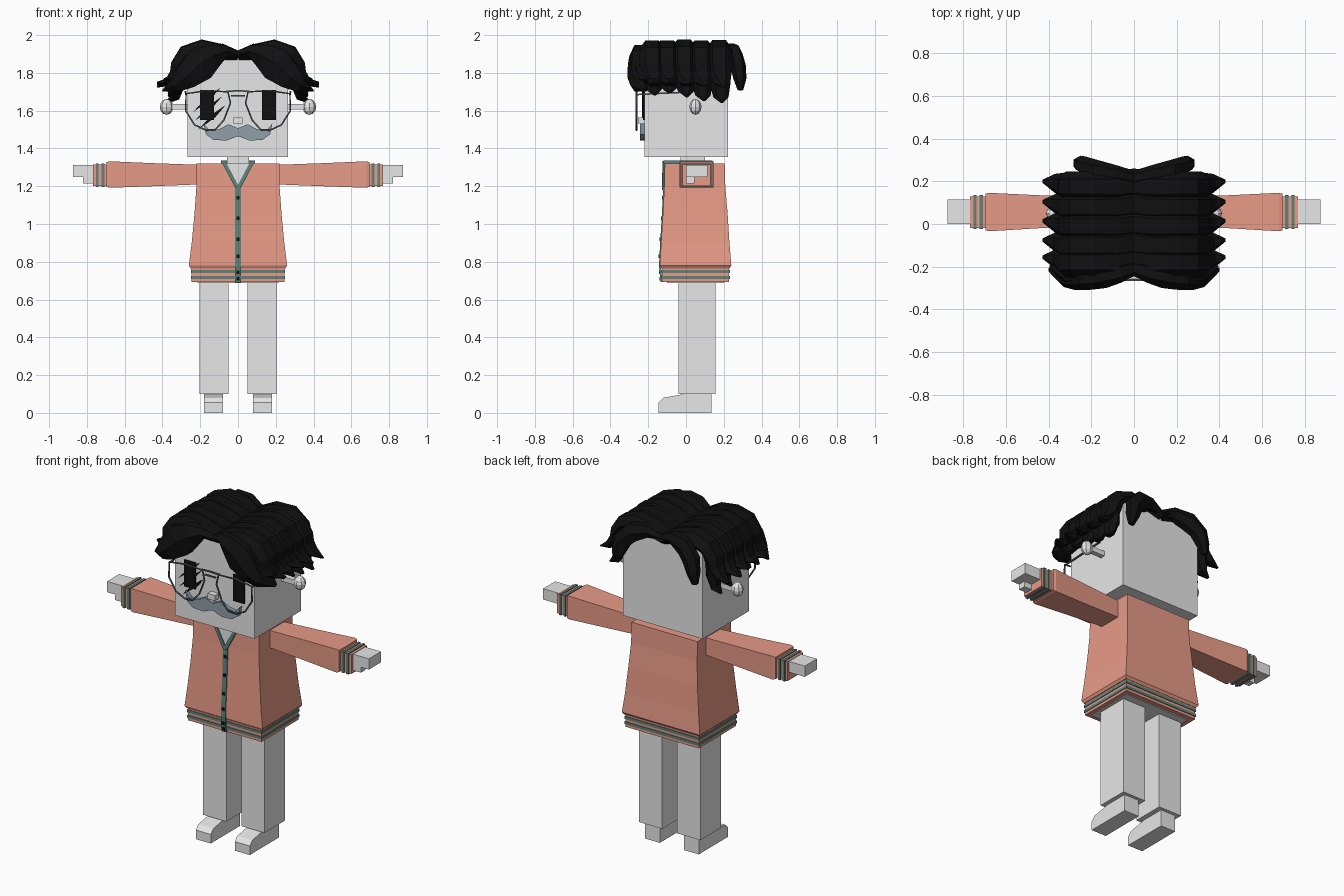
import bpy, bmesh, math, random
from mathutils import Vector

if "Cube" in bpy.data.objects:
    bpy.data.objects.remove(bpy.data.objects["Cube"])
random.seed(4)


def material(name, *rgb):
    m = bpy.data.materials.new(name)
    m.use_nodes = True
    m.diffuse_color = (*rgb, 1)
    m.node_tree.nodes["Principled BSDF"].inputs["Base Color"].default_value = (*rgb, 1)
    return m


SKIN = material("pale grey", .8, .8, .8)
CORAL = material("coral knit", .86, .35, .26)
TEAL = material("teal trim", .11, .23, .2)
BLACK = material("black", .005, .005, .005)
SLATE = material("slate moustache", .28, .35, .4)
METAL = material("dark metal", .1, .11, .12)


def finish(name, bm, mat, mirror=False):
    bmesh.ops.recalc_face_normals(bm, faces=bm.faces)
    mesh = bpy.data.meshes.new(name)
    bm.to_mesh(mesh)
    bm.free()
    mesh.materials.append(mat)
    ob = bpy.data.objects.new(name, mesh)
    bpy.context.collection.objects.link(ob)
    if mirror:
        ob.modifiers.new("Mirror", 'MIRROR')
    return ob


def loft(name, rings, mat, mirror=False):
    """Skin a series of equal rings of points and cap both ends."""
    bm = bmesh.new()
    loops = [[bm.verts.new(p) for p in ring] for ring in rings]
    n = len(loops[0])
    for a, b in zip(loops, loops[1:]):
        for i in range(n):
            j = (i + 1) % n
            bm.faces.new((a[i], a[j], b[j], b[i]))
    bm.faces.new(loops[0])
    bm.faces.new(loops[-1])
    return finish(name, bm, mat, mirror)


def rect_z(x0, x1, y0, y1, z):
    return [(x0, y0, z), (x1, y0, z), (x1, y1, z), (x0, y1, z)]


def rect_x(x, y0, y1, z0, z1):
    return [(x, y0, z0), (x, y1, z0), (x, y1, z1), (x, y0, z1)]


def box(name, x0, x1, y0, y1, z0, z1, mat, mirror=False):
    return loft(name, [rect_z(x0, x1, y0, y1, z) for z in (z0, z1)], mat, mirror)


def plate(name, outline, y0, y1, mat, mirror=False):
    """Extrude an (x, z) outline between two depths."""
    return loft(name, [[(x, y, z) for x, z in outline] for y in (y0, y1)], mat, mirror)


def bar(name, p, q, width, depth, mat, mirror=False):
    """Square bar between two points."""
    p, q = Vector(p), Vector(q)
    d = (q - p).normalized()
    u = d.cross(Vector((0, 1, 0)) if abs(d.y) < .8 else Vector((0, 0, 1))).normalized()
    v = d.cross(u)
    ring = [u * a * width + v * b * depth for a, b in ((-1, -1), (1, -1), (1, 1), (-1, 1))]
    return loft(name, [[c + o for o in ring] for c in (p, q)], mat, mirror)


def lock(name, path):
    """Hair lock: stations of x, y, z, half width along y, half thickness."""
    rings = []
    for i, (x, y, z, hy, hn) in enumerate(path):
        a, b = path[max(i - 1, 0)], path[min(i + 1, len(path) - 1)]
        t = Vector((b[0] - a[0], 0, b[2] - a[2])).normalized()
        normal = Vector((-t.z, 0, t.x))
        ring = []
        for k in range(6):
            w = math.tau * k / 6
            ring.append(Vector((x, y + hy * math.cos(w), z)) + normal * hn * math.sin(w))
        rings.append(ring)
    return loft(name, rings, BLACK, True)


# Legs and feet
box("legs", .05, .205, -.04, .155, .1, .7, SKIN, True)
foot = [(.135, 0), (.135, .1), (-.01, .1), (-.12, .08), (-.145, .055), (-.145, 0)]
loft("feet", [[(x, y, z) for y, z in foot] for x in (.08, .18)], SKIN, True)
box("hips", -.215, .215, -.1, .2, .687, .72, SKIN)

# Jacket body with ribbed hem
loft("jacket_body", [rect_z(-w, w, y0, y1, z) for w, y0, y1, z in (
    (.25, -.13, .23, .765), (.26, -.138, .24, .78), (.245, -.132, .23, .9),
    (.23, -.122, .22, 1.06), (.22, -.115, .208, 1.2), (.22, -.112, .205, 1.32))], CORAL)
for i in range(5):
    z = .692 + i * .016
    grow = .004 if i % 2 else 0
    box("hem_stripe", -.245 - grow, .245 + grow, -.126 - grow, .228 + grow,
        z, z + .016, TEAL if i % 2 else CORAL)

# Sleeves, ribbed cuffs and hands
loft("sleeves", [rect_x(.2, -.01, .125, 1.21, 1.313), rect_x(.45, -.02, .135, 1.2, 1.322),
                 rect_x(.68, -.034, .146, 1.192, 1.332), rect_x(.695, -.03, .142, 1.197, 1.328)],
     CORAL, True)
for i in range(5):
    x = .693 + i * .015
    grow = .005 if i % 2 else 0
    loft("cuff_stripe", [rect_x(u, -.018 - grow, .13 + grow, 1.2 - grow, 1.316 + grow)
                         for u in (x, x + .015)], TEAL if i % 2 else CORAL, True)
box("hands", .76, .873, 0, .115, 1.248, 1.313, SKIN, True)
box("thumbs", .76, .82, 0, .045, 1.215, 1.25, SKIN, True)

# Neckline, collar, placket and buttons
plate("open_neck", [(-.075, 1.322), (.075, 1.322), (0, 1.19)], -.12, -.112, SKIN)
box("neck", -.057, .057, -.03, .1, 1.3, 1.36, SKIN)
bar("collar_front", (0, -.121, 1.185), (.075, -.117, 1.328), .01, .007, TEAL, True)
bar("collar_side", (.078, -.12, 1.327), (.078, .135, 1.327), .012, .01, TEAL, True)
bar("collar_back", (0, .13, 1.327), (.085, .13, 1.327), .01, .01, TEAL, True)
placket = [(-.116, 1.2), (-.122, 1.06), (-.132, .9), (-.138, .78), (-.13, .692)]
for (y0, z0), (y1, z1) in zip(placket, placket[1:]):
    bar("placket", (0, y0, z0), (0, y1, z1), .015, .005, TEAL)
for y, z in ((-.121, 1.14), (-.126, 1.03), (-.133, .92), (-.139, .83), (-.138, .745), (-.135, .71)):
    box("button", -.009, .009, y - .006, y, z - .009, z + .009, BLACK)

# Head and ears
box("head", -.267, .265, -.22, .222, 1.355, 1.895, SKIN)
box("ear_posts", .26, .36, .035, .065, 1.605, 1.635, SKIN, True)
bm = bmesh.new()
bmesh.ops.create_uvsphere(bm, u_segments=8, v_segments=6, radius=1)
for v in bm.verts:
    v.co = (.378 + v.co.x * .036, .05 + v.co.y * .032, 1.62 + v.co.z * .042)
finish("ear_knobs", bm, SKIN, True)

# Face
box("eyes", .127, .2, -.228, -.22, 1.55, 1.71, BLACK, True)
for dx, dz in ((0, 0), (-.01, .045), (.02, -.045)):
    plate("eye_scratch", [(-.23 + dx, 1.545 + dz), (-.15 + dx, 1.63 + dz),
                          (-.085 + dx, 1.675 + dz), (-.14 + dx, 1.61 + dz)], -.232, -.226, BLACK)
box("nose", -.025, .025, -.255, -.22, 1.532, 1.565, SKIN)
plate("moustache", [(0, 1.507), (.05, 1.528), (.1, 1.502), (.15, 1.495), (.182, 1.532),
                    (.17, 1.475), (.13, 1.445), (.06, 1.442), (0, 1.465)],
      -.243, -.218, SLATE, True)

# Wire glasses
rim = [(.053, 1.7), (.17, 1.705), (.275, 1.69), (.277, 1.6), (.23, 1.525), (.17, 1.497),
       (.12, 1.5), (.075, 1.55), (.04, 1.64)]
curve = bpy.data.curves.new("glasses_rim", 'CURVE')
curve.dimensions = '3D'
curve.bevel_depth = .005
curve.bevel_resolution = 1
for s in (-1, 1):
    spline = curve.splines.new('POLY')
    spline.points.add(len(rim) - 1)
    spline.use_cyclic_u = True
    for pt, (x, z) in zip(spline.points, rim):
        pt.co = (s * x, -.262, z, 1)
curve.materials.append(METAL)
bpy.context.collection.objects.link(bpy.data.objects.new("glasses_rims", curve))
bar("glasses_top_bar", (0, -.262, 1.705), (.06, -.262, 1.703), .004, .004, METAL, True)
bar("glasses_bridge", (0, -.262, 1.678), (.036, -.262, 1.678), .004, .004, METAL, True)
bar("glasses_temples", (.275, -.262, 1.685), (.278, .04, 1.7), .004, .004, METAL, True)

# Hair: rows swept from the parting out over each side
for row, y in enumerate((.175, .08, -.01, -.1, -.18)):
    h = random.uniform(-.012, .006)
    drop = (-.02, -.01, .01, .03, .02)[row]
    lock("hair_row", [
        (0, y + .01, 1.885, .075, .03), (.08, y, 1.917 + h, .075, .045),
        (.19, y, 1.937 + h, .07, .052), (.275, y, 1.905 + h, .07, .055),
        (.318, y, 1.84, .07, .045), (.33, y + .005, 1.79, .06, .04),
        (.37, y + .015, 1.75, .045, .025), (.428, y + .025, 1.735 + drop / 2, .008, .004)])
    lock("hair_under_lock", [
        (.27, y, 1.9, .06, .04), (.312, y, 1.82, .062, .045),
        (.312, y + .005, 1.74, .055, .038), (.33, y + .01, 1.69 + drop, .04, .025),
        (.37, y + .015, 1.665 + drop, .01, .006)])

# Front curtain locks
lock("hair_front_lock", [
    (0, -.205, 1.895, .04, .02), (.06, -.225, 1.915, .05, .035), (.13, -.245, 1.89, .055, .075),
    (.2, -.258, 1.845, .05, .105), (.275, -.262, 1.775, .048, .075),
    (.33, -.25, 1.735, .045, .045), (.4, -.215, 1.705, .008, .005)])
lock("hair_front_wisp", [
    (.2, -.24, 1.87, .04, .08), (.29, -.245, 1.79, .045, .06),
    (.34, -.225, 1.77, .04, .03), (.395, -.2, 1.765, .006, .005)])

# Back curtain locks
lock("hair_back_lock", [
    (0, .215, 1.9, .035, .02), (.08, .235, 1.92, .04, .04), (.17, .255, 1.9, .045, .06),
    (.23, .275, 1.84, .042, .055), (.25, .285, 1.77, .035, .04), (.262, .288, 1.71, .015, .02)])
